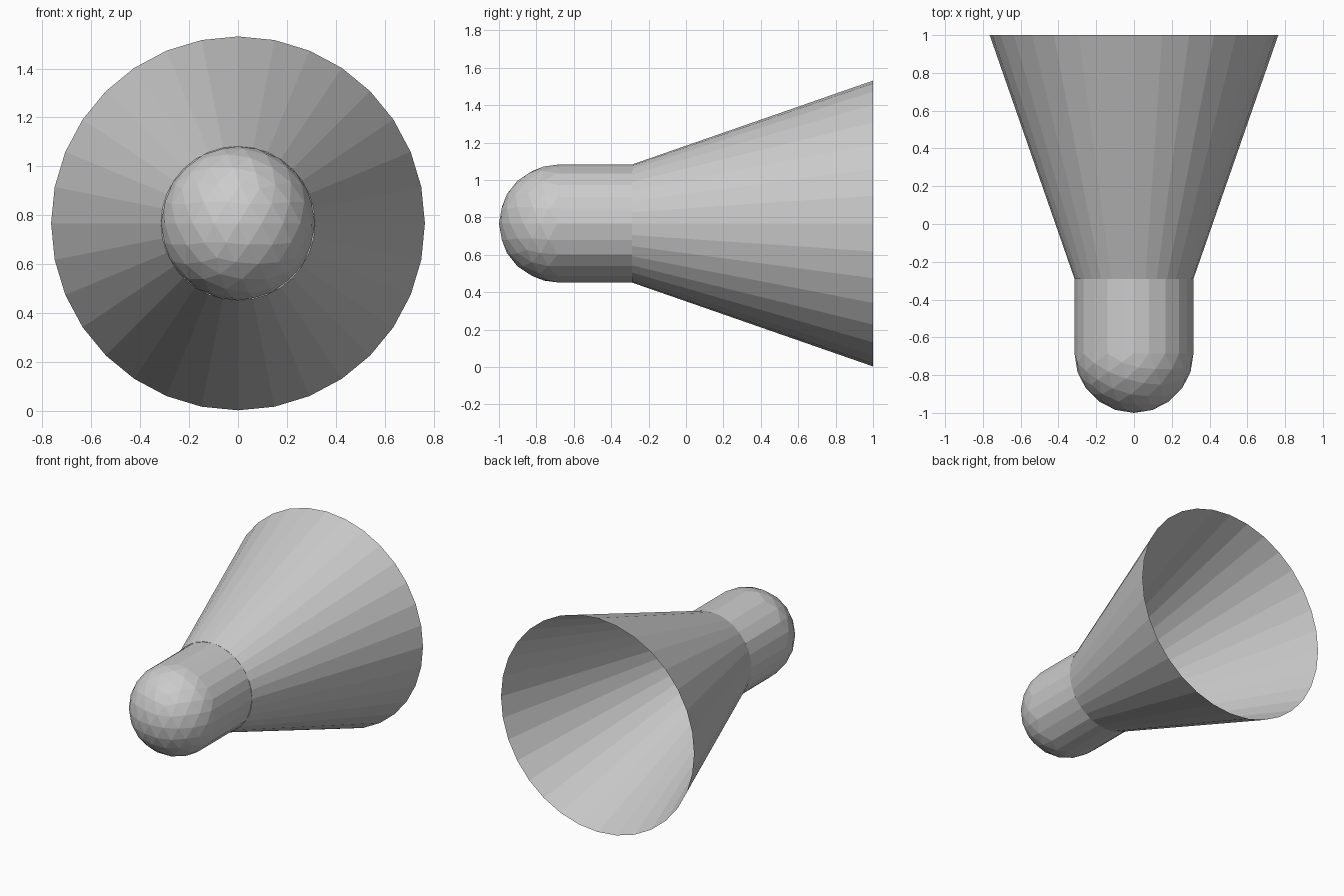
import bpy, bmesh
from mathutils import Matrix, Vector
from math import pi

if "Cube" in bpy.data.objects:
    bpy.data.objects.remove(bpy.data.objects["Cube"])

AXIS_Z = 0.767      # height of the long axis
R_TIP = 0.315       # cork radius
R_SKIRT = 0.764     # open end radius
Y_DOME, Y_JOIN, Y_END = -0.685, -0.29, 1.0


def add_object(name, bm):
    mesh = bpy.data.meshes.new(name)
    bm.to_mesh(mesh)
    bm.free()
    obj = bpy.data.objects.new(name, mesh)
    bpy.context.collection.objects.link(obj)
    return obj


# Cork: half an icosphere, its open rim extruded straight back
bm = bmesh.new()
bmesh.ops.create_icosphere(bm, subdivisions=3, radius=R_TIP)
bmesh.ops.bisect_plane(bm, geom=bm.verts[:] + bm.edges[:] + bm.faces[:], dist=1e-4,
                       plane_co=(0, 0, 0), plane_no=(0, 1, 0), clear_outer=True)
rim = [e for e in bm.edges if e.is_boundary]
ext = bmesh.ops.extrude_edge_only(bm, edges=rim)["geom"]
rim_verts = [v for v in ext if isinstance(v, bmesh.types.BMVert)]
bmesh.ops.translate(bm, verts=rim_verts, vec=(0, Y_JOIN - Y_DOME, 0))
bmesh.ops.translate(bm, verts=bm.verts, vec=(0, Y_DOME, AXIS_Z))
bmesh.ops.recalc_face_normals(bm, faces=bm.faces)
add_object("cork_tip", bm)

# Skirt: 32-sided thin cone, open at the wide end, closed against the cork
bm = bmesh.new()
place = (Matrix.Translation(Vector((0, (Y_JOIN + Y_END) / 2, AXIS_Z)))
         @ Matrix.Rotation(-pi / 2, 4, 'X'))
bmesh.ops.create_cone(bm, segments=32, cap_ends=True, radius1=R_TIP,
                      radius2=R_SKIRT, depth=Y_END - Y_JOIN, matrix=place)
wide_cap = [f for f in bm.faces if f.calc_center_median().y > Y_END - 0.01]
bmesh.ops.delete(bm, geom=wide_cap, context='FACES_ONLY')
add_object("skirt", bm)
